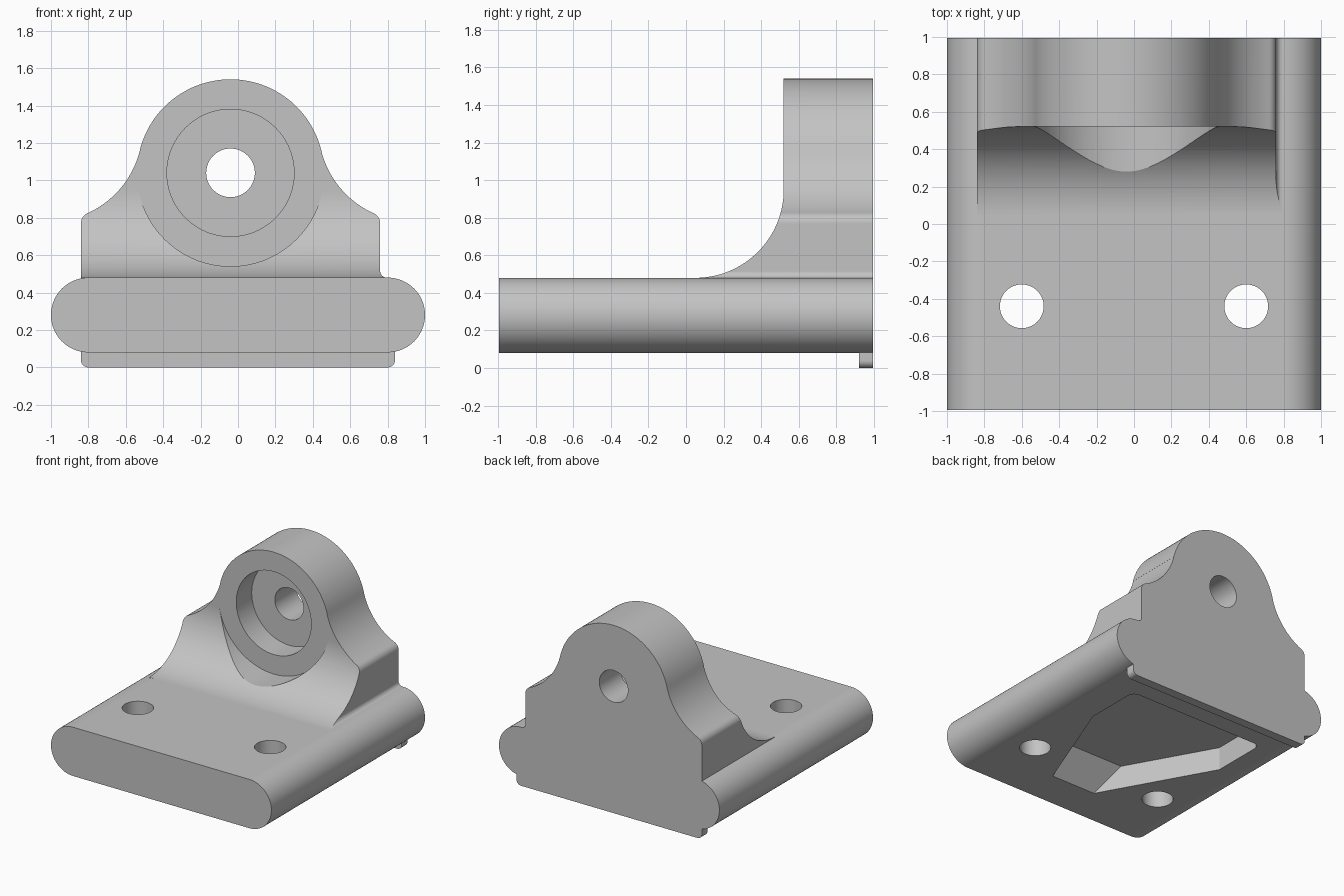
import bpy, bmesh, math

if "Cube" in bpy.data.objects:
    bpy.data.objects.remove(bpy.data.objects["Cube"], do_unlink=True)

BACK = 0.995          # half length of the bracket
CX, CZ = -0.04, 1.04  # centre of the boss


def arc(cx, cy, r, a0, a1, n=16):
    """Points on an arc, angles in degrees."""
    angles = [math.radians(a0 + (a1 - a0) * i / n) for i in range(n + 1)]
    return [(cx + r * math.cos(a), cy + r * math.sin(a)) for a in angles]


def prism(name, points, axis, lo, hi):
    """Extrude a closed outline along one axis."""
    place = {"x": lambda a, b, t: (t, a, b),
             "y": lambda a, b, t: (a, t, b),
             "z": lambda a, b, t: (a, b, t)}[axis]
    outline = []
    for p in points:
        if not outline or math.dist(p, outline[-1]) > 1e-4:
            outline.append(p)
    if math.dist(outline[0], outline[-1]) < 1e-4:
        outline.pop()
    bm = bmesh.new()
    low = [bm.verts.new(place(a, b, lo)) for a, b in outline]
    high = [bm.verts.new(place(a, b, hi)) for a, b in outline]
    bm.faces.new(low)
    bm.faces.new(high)
    for i in range(len(low)):
        j = (i + 1) % len(low)
        bm.faces.new((low[i], low[j], high[j], high[i]))
    bmesh.ops.recalc_face_normals(bm, faces=bm.faces)
    mesh = bpy.data.meshes.new(name)
    bm.to_mesh(mesh)
    bm.free()
    obj = bpy.data.objects.new(name, mesh)
    bpy.context.collection.objects.link(obj)
    return obj


def cylinder(name, cx, cy, r, axis, lo, hi):
    return prism(name, arc(cx, cy, r, 0, 360, 72), axis, lo, hi)


def combine(target, other, operation):
    """Apply a boolean and discard the helper."""
    mod = target.modifiers.new(operation, "BOOLEAN")
    mod.operation, mod.solver, mod.object = operation, "EXACT", other
    bpy.context.view_layer.objects.active = target
    bpy.ops.object.modifier_apply(modifier=mod.name)
    bpy.data.objects.remove(other, do_unlink=True)


# Base plate with fully rounded sides
bracket = prism("bracket", arc(0.8, 0.28, 0.2, -90, 90, 32) + arc(-0.8, 0.28, 0.2, 90, 270, 32),
                "y", -BACK, BACK)

# Upright outline: shoulder round, concave flank, boss; mirrored about the boss
shoulder = math.degrees(math.atan2(0.51, 0.23))
flank = math.degrees(math.atan2(0.24, 0.97))
half = (arc(0.74, 0.77, 0.06, 0, shoulder, 10)
        + arc(0.97, 1.28, 0.5, 180 + shoulder, 180 + flank, 20)
        + arc(0, CZ, 0.5, flank, 90, 28))
foot = [(0.835, 0.44)] + arc(0.835, 0.515, 0.035, 270, 180, 8)
outline = foot + half + [(-x, z) for x, z in reversed(half)] + [(-0.8, 0.44)]
upright = prism("upright", [(x + CX, z) for x, z in outline], "y", -0.1, BACK)

# Side shape: large concave sweep from the plate up to the front face
sweep = arc(0.05, 0.95, 0.47, -90, 0, 32)
sweep[-1] = (0.52, 0.95)
side = prism("side_shape", [(0.05, 0.4)] + sweep + [(0.52, 1.7), (1.2, 1.7), (1.2, 0.4)],
             "x", -1.2, 1.2)
combine(upright, side, "INTERSECT")

# Round clearance in front of the boss
combine(upright, cylinder("clearance", CX, CZ, 0.5, "y", -0.3, 0.52), "DIFFERENCE")
combine(bracket, upright, "UNION")

# Locating lip under the back edge
lip = prism("lip", arc(-0.8, 0.04, 0.04, 180, 270, 8) + arc(0.8, 0.04, 0.04, 270, 360, 8)
            + [(0.84, 0.16), (-0.84, 0.16)], "y", 0.92, BACK)
combine(bracket, lip, "UNION")

# Tapered pocket underneath, with a sloping front wall
pocket = prism("pocket", [(-0.11, -0.8), (0.18, -0.8), (0.57, 0.2)]
               + arc(0.51, 0.61, 0.06, 0, 90, 8) + arc(-0.61, 0.61, 0.06, 90, 180, 8)
               + [(-0.67, 0.2)], "z", 0.0, 0.4)
slope = prism("pocket_slope", [(-0.72, 0.04), (1, 0.04), (1, 0.27), (-0.49, 0.27)], "x", -1, 1)
combine(pocket, slope, "INTERSECT")
combine(bracket, pocket, "DIFFERENCE")

# Bolt holes, counterbore and through bore
for x in (-0.6, 0.6):
    combine(bracket, cylinder("bolt_hole", x, -0.44, 0.117, "z", -0.1, 0.7), "DIFFERENCE")
combine(bracket, cylinder("counterbore", CX, CZ, 0.34, "y", 0.3, 0.72), "DIFFERENCE")
combine(bracket, cylinder("bore", CX, CZ, 0.13, "y", 0.3, 1.2), "DIFFERENCE")

# Plain grey material
grey = bpy.data.materials.new("plain grey")
grey.use_nodes = True
colour = (0.55, 0.55, 0.55, 1)
grey.diffuse_color = colour
grey.node_tree.nodes["Principled BSDF"].inputs["Base Color"].default_value = colour
bracket.data.materials.clear()
bracket.data.materials.append(grey)
for face in bracket.data.polygons:
    face.material_index = 0

# Smooth curves, sharp edges
bpy.ops.object.select_all(action="DESELECT")
bracket.select_set(True)
bpy.context.view_layer.objects.active = bracket
bpy.ops.object.shade_smooth_by_angle(angle=math.radians(25))
weighted = bracket.modifiers.new("even_shading", "WEIGHTED_NORMAL")
weighted.keep_sharp = True
